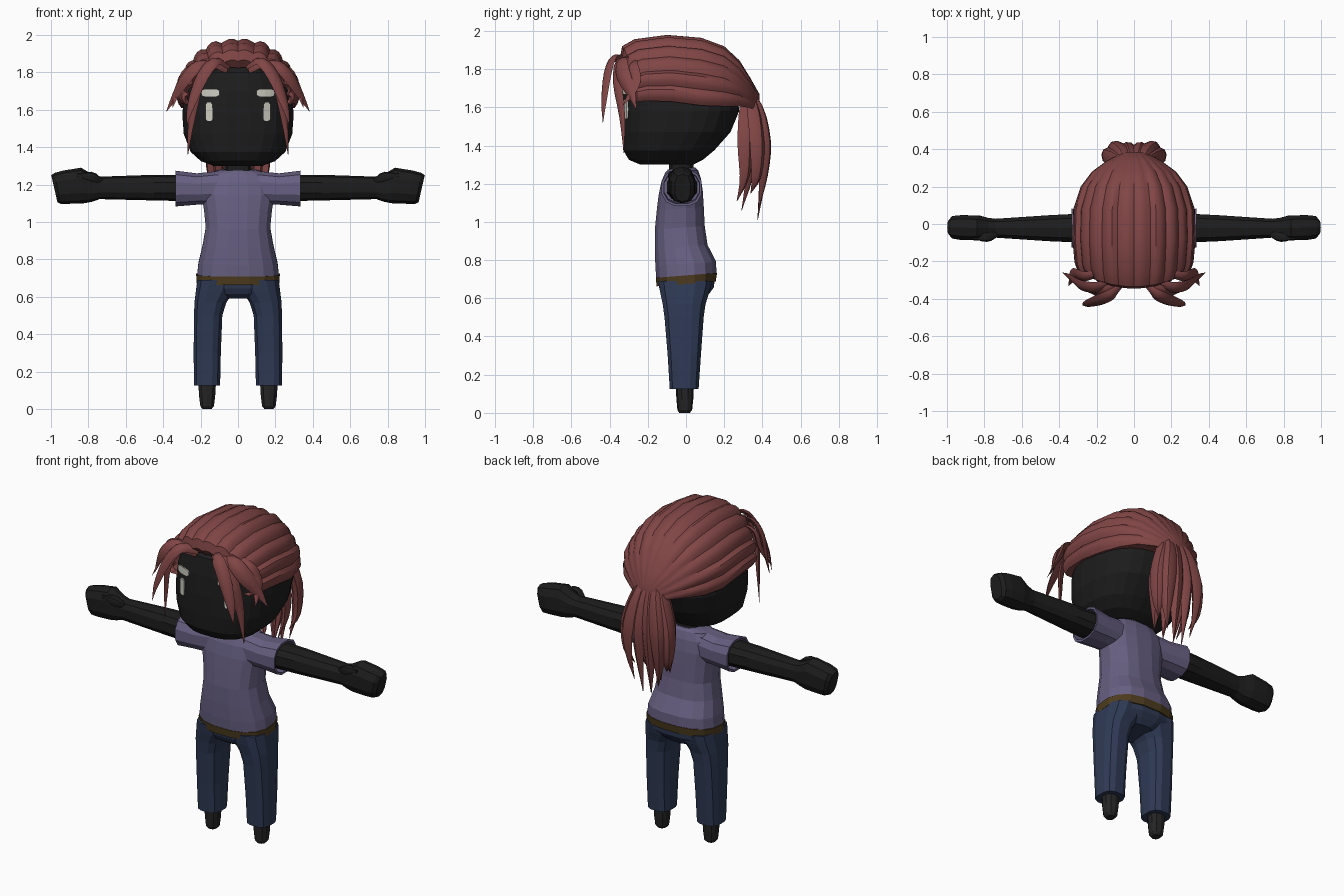
import bpy, bmesh, math
from mathutils import Vector

if "Cube" in bpy.data.objects:
    bpy.data.objects.remove(bpy.data.objects["Cube"])


def material(name, rgb):
    m = bpy.data.materials.new(name)
    m.diffuse_color = (*rgb, 1)
    m.use_nodes = True
    m.node_tree.nodes["Principled BSDF"].inputs["Base Color"].default_value = m.diffuse_color
    return m


SKIN = material("black_skin", (0.012, 0.012, 0.012))
SHOE = material("shoe_grey", (0.018, 0.018, 0.018))
HAIR = material("auburn_hair", (0.22, 0.06, 0.06))
SHIRT = material("violet_shirt", (0.135, 0.115, 0.22))
DENIM = material("navy_denim", (0.028, 0.042, 0.09))
BELT = material("brown_belt", (0.075, 0.045, 0.013))
WHITE = material("pale_eye", (0.62, 0.62, 0.55))


def ring(axis, pos, a0, a1, b0, b1, n=12, e=2.5, slant=0.0):
    """Rounded-square ring across the z axis (a=x, b=y) or x axis (a=y, b=z)."""
    pts = []
    for i in range(n):
        t = 2 * math.pi * (i + 0.5) / n
        c, s = math.cos(t), math.sin(t)
        c = math.copysign(abs(c) ** (2 / e), c)
        s = math.copysign(abs(s) ** (2 / e), s)
        a = (a0 + a1) / 2 + c * (a1 - a0) / 2
        b = (b0 + b1) / 2 + s * (b1 - b0) / 2
        p = pos + slant * (b - (b0 + b1) / 2)
        pts.append(Vector((a, b, p)) if axis == "z" else Vector((p, a, b)))
    return pts


def loft(name, rings, mat, mirror=False, smooth=False, caps=(True, True)):
    bm = bmesh.new()
    vs = [[bm.verts.new(p) for p in r] for r in rings]
    n = len(rings[0])
    for r0, r1 in zip(vs, vs[1:]):
        for i in range(n):
            j = (i + 1) % n
            bm.faces.new((r0[i], r0[j], r1[j], r1[i]))
    for flag, r in zip(caps, (vs[0], vs[-1])):
        if flag:
            bm.faces.new(r)
    bmesh.ops.recalc_face_normals(bm, faces=bm.faces)
    me = bpy.data.meshes.new(name)
    bm.to_mesh(me)
    bm.free()
    me.materials.append(mat)
    ob = bpy.data.objects.new(name, me)
    bpy.context.collection.objects.link(ob)
    if smooth:
        bpy.ops.object.select_all(action="DESELECT")
        bpy.context.view_layer.objects.active = ob
        ob.select_set(True)
        bpy.ops.object.shade_smooth_by_angle(angle=math.radians(35))
    if mirror:
        ob.modifiers.new("Mirror", "MIRROR").use_mirror_merge = False
    return ob


def body(name, rows, mat, n=16, e=2.5, slant=0.0, **kw):
    """Rows are (z, half width, front y, back y)."""
    return loft(name, [ring("z", z, -w, w, f, b, n, e, slant) for z, w, f, b in rows], mat, **kw)


def spline(ctrl, steps):
    """Catmull-Rom curve through control points."""
    p = [Vector(c) for c in ctrl]
    p = [2 * p[0] - p[1]] + p + [2 * p[-1] - p[-2]]
    out = []
    for k in range(len(p) - 3):
        a, b, c, d = p[k:k + 4]
        for i in range(steps):
            t = i / steps
            out.append(0.5 * (2 * b + (c - a) * t + (2 * a - 5 * b + 4 * c - d) * t * t
                              + (3 * b - a - 3 * c + d) * t ** 3))
    return out + [p[-2]]


def lock(name, ctrl, width, thick, mat=HAIR, centre=(0, -0.03, 1.6), mirror=True, tip=0.04):
    """Tapered, flattened strand whose broad side faces away from the centre."""
    pts = spline(ctrl, 3)
    rings = []
    for i, p in enumerate(pts):
        u = i / (len(pts) - 1)
        t = (pts[min(i + 1, len(pts) - 1)] - pts[max(i - 1, 0)]).normalized()
        out = p - Vector(centre)
        side = t.cross(out).normalized()
        out = side.cross(t).normalized()
        k = 0.5 + 0.5 * min(1, u / 0.35) if u < 0.5 else max(tip, 1 - ((u - 0.5) / 0.5) ** 1.5)
        w, h = width * k, thick * k
        rings.append([p + side * w * a + out * h * b for a, b in
                      ((1, -0.2), (0.55, 0.7), (0, 1), (-0.55, 0.7), (-1, -0.2), (0, -0.8))])
    return loft(name, rings, mat, mirror=mirror, smooth=True)


# Head and neck
body("head", [(1.30, .13, -.24, .04), (1.325, .20, -.30, .09), (1.375, .255, -.33, .15),
              (1.47, .292, -.337, .235), (1.58, .30, -.337, .28), (1.70, .285, -.33, .27),
              (1.80, .24, -.31, .22), (1.88, .15, -.22, .12)], SKIN, n=24, e=2.6)
body("neck", [(1.22, .09, -.10, .05), (1.28, .075, -.09, .04), (1.34, .07, -.09, .04)], SKIN, n=12)


# Eyes and brows follow the curved face
def face_y(x):
    return -0.028 - 0.309 * (1 - (abs(x) / 0.30) ** 2.6) ** (1 / 2.6)


def plate(name, cols):
    rings = []
    for x0, z0, x1, z1 in cols:
        rings.append([Vector((x, face_y(x) + d, z)) for x, z, d in
                      ((x0, z0, -.006), (x1, z1, -.006), (x1, z1, .003), (x0, z0, .003))])
    loft(name, rings, WHITE, mirror=True)


plate("brow", [(x, 1.69 - h, x, 1.69 + h) for x, h in
               ((.098, .012), (.115, .021), (.145, .022), (.175, .022), (.195, .015))])
plate("eye", [(.155 - w, z, .155 + w, z) for z, w in
              ((1.54, .012), (1.55, .018), (1.59, .02), (1.63, .018), (1.64, .01))])

# Shirt torso, belt and sleeves
body("shirt_torso", [(.71, .222, -.158, .162), (.78, .215, -.163, .16), (.87, .193, -.165, .115),
                     (.97, .175, -.165, .10), (1.07, .185, -.155, .095), (1.15, .20, -.145, .09),
                     (1.22, .19, -.13, .08), (1.265, .15, -.11, .065), (1.28, .095, -.095, .05)],
     SHIRT, slant=.07)
body("belt", [(.675, .224, -.156, .158), (.72, .227, -.161, .165)], BELT, slant=.08)
loft("sleeve", [ring("x", *r) for r in ((.10, -.12, .065, 1.09, 1.275), (.22, -.125, .075, 1.09, 1.262),
                                        (.335, -.13, .085, 1.08, 1.277), (.335, -.118, .073, 1.093, 1.264),
                                        (.27, -.115, .07, 1.10, 1.26))], SHIRT, mirror=True)

# Arms with mitten hands and thumbs
loft("arm", [ring("x", *r, 10, 2.6, s) for r, s in (
    ((.22, -.105, .062, 1.11, 1.252), 0), ((.45, -.095, .05, 1.115, 1.252), 0),
    ((.74, -.075, .03, 1.122, 1.242), 0), ((.78, -.08, .035, 1.108, 1.255), 0),
    ((.83, -.09, .048, 1.10, 1.29), .1), ((.92, -.088, .05, 1.097, 1.275), .15),
    ((.965, -.08, .045, 1.097, 1.262), .2), ((.982, -.06, .025, 1.105, 1.25), .23))], SKIN, mirror=True)
lock("thumb", [(.73, -.055, 1.22), (.79, -.072, 1.245), (.86, -.075, 1.25)], .03, .025,
     mat=SKIN, centre=(.8, 0, 1.17), tip=.4)

# Trousers: hips and two legs
body("trouser_hips", [(.595, .10, -.09, .10), (.62, .18, -.125, .125), (.65, .216, -.14, .148),
                      (.71, .22, -.152, .155)], DENIM, slant=.05)
loft("trouser_leg", [ring("z", z, x0, x1, f, b, 12, 2.8) for z, x0, x1, f, b in (
    (.69, .0, .22, -.148, .14), (.63, .02, .228, -.138, .125), (.57, .06, .235, -.125, .105),
    (.50, .082, .237, -.115, .095), (.30, .09, .239, -.098, .08), (.125, .094, .237, -.087, .068))],
     DENIM, mirror=True)

# Small tapered feet
loft("foot", [ring("z", z, .165 - w, .165 + w, f, b, 10, 2.3) for z, w, f, b in (
    (0, .025, -.035, .02), (.015, .038, -.045, .032), (.07, .045, -.05, .038),
    (.15, .05, -.055, .042))], SHOE, mirror=True)

# Swept-back hair cap made of overlapping strips: (y, half width, base z, top z)
rows = [(-.31, .27, 1.66, 1.83), (-.345, .285, 1.66, 1.87), (-.335, .30, 1.67, 1.925),
        (-.27, .318, 1.68, 1.962), (-.1, .33, 1.68, 1.985), (.08, .325, 1.66, 1.97),
        (.2, .285, 1.65, 1.925), (.28, .225, 1.64, 1.85), (.335, .15, 1.62, 1.76),
        (.385, .06, 1.59, 1.67)]
STRIPS, PROFILE = 6, (0.94, 0.995, 1.0, 0.98)
cap = []
for y, w, zb, zt in rows:
    sec = []
    for i in range(-STRIPS * 4, STRIPS * 4 + 1):
        k = abs(i)
        phi = math.radians(100) * i / (STRIPS * 4)
        r = PROFILE[k % 4] + 0.012 * ((k // 4 * 2) % 3 - 1) if k % 4 else 0.945
        s, c = math.sin(phi), math.cos(phi)
        back = 0.08 * s * s * max(0, -y / 0.34)
        sec.append(Vector((w * r * s, y + back, zb + (zt - zb) * r * c)))
    cap.append(sec)
loft("hair_cap", cap, HAIR, smooth=True, caps=(False, True))

# Fringe locks sweeping out from the centre parting
fringe = [
    (((.05, -.31, 1.83), (.12, -.375, 1.86), (.19, -.41, 1.78), (.25, -.43, 1.63), (.275, -.435, 1.52)), .038, .016),
    (((.06, -.31, 1.81), (.14, -.35, 1.84), (.215, -.36, 1.73), (.25, -.335, 1.55), (.268, -.325, 1.36)), .036, .018),
    (((.12, -.31, 1.84), (.21, -.34, 1.84), (.28, -.33, 1.77), (.335, -.29, 1.68), (.383, -.26, 1.59)), .045, .018),
    (((.20, -.27, 1.84), (.27, -.28, 1.81), (.305, -.27, 1.74), (.33, -.285, 1.68), (.35, -.33, 1.61)), .04, .016),
]
for k, (path, w, t) in enumerate(fringe):
    lock(f"fringe_lock_{k + 1}", path, w, t)

# Ponytail: spread x, depth offset, tip height
tail = [(.035, 0, 1.01), (.10, .005, 1.07), (.135, -.03, 1.15), (.045, -.07, 1.06), (.10, -.09, 1.11)]
for k, (x, d, tip) in enumerate(tail):
    lock(f"ponytail_lock_{k + 1}",
         [(x * .4, .31 + d * .4, 1.70), (x * .6, .37 + d * .6, 1.60), (x, .405 + d, 1.42),
          (x * 1.02, .40 + d, 1.24), (x * .8, .375 + d * 1.2, tip)],
         .05, .034, centre=(0, .25, 1.4))
